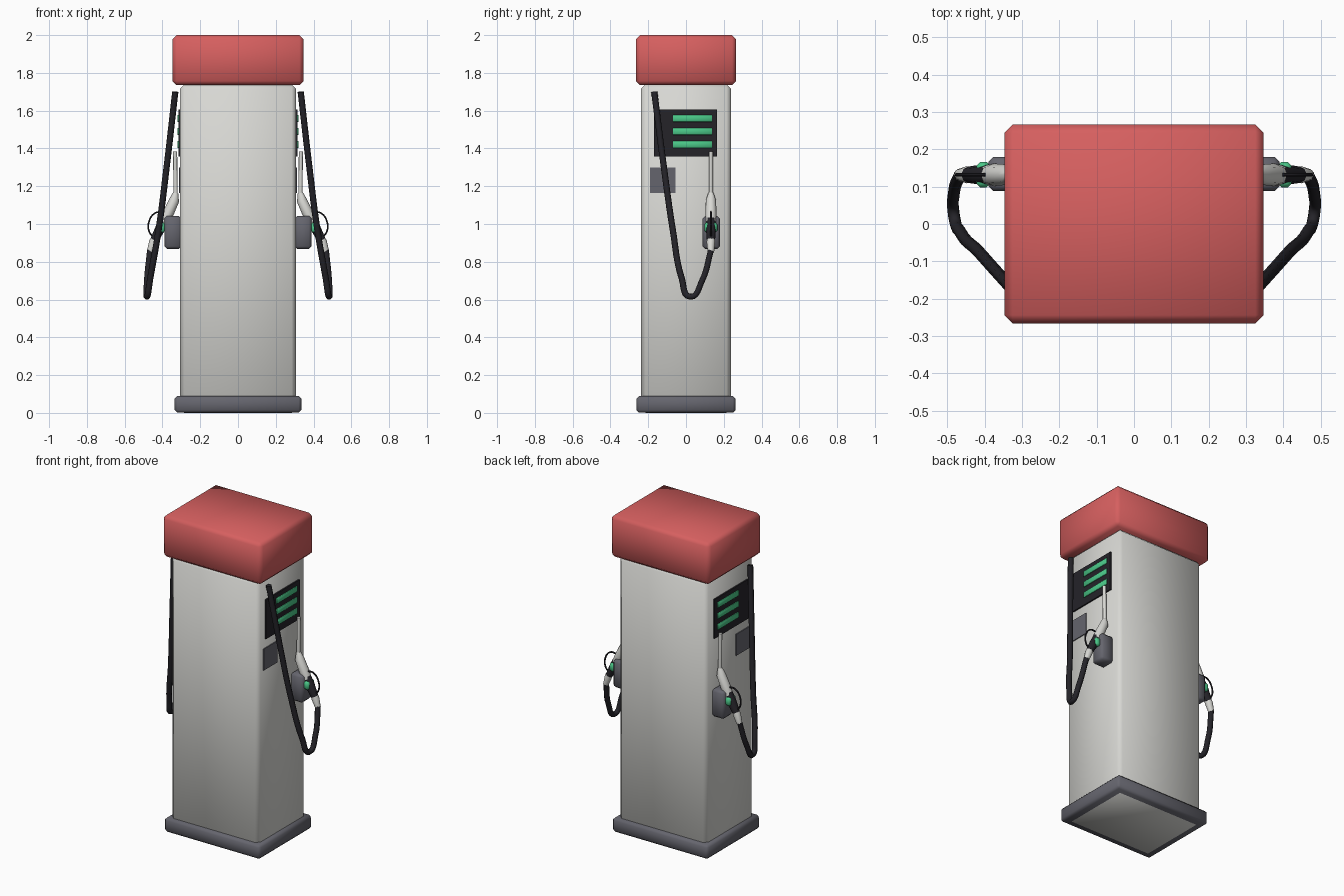
import bpy
import bmesh
from mathutils import Vector

cube = bpy.data.objects.get("Cube")
if cube:
    bpy.data.objects.remove(cube, do_unlink=True)


def material(name, r, g, b):
    m = bpy.data.materials.new(name)
    m.use_nodes = True
    m.diffuse_color = (r, g, b, 1)
    node = next(n for n in m.node_tree.nodes if n.type == 'BSDF_PRINCIPLED')
    node.inputs["Base Color"].default_value = (r, g, b, 1)
    return m


WHITE = material("warm white", 0.69, 0.69, 0.66)
RED = material("soft red", 0.67, 0.115, 0.115)
GREY = material("slate grey", 0.13, 0.13, 0.155)
BLACK = material("rubber black", 0.018, 0.017, 0.022)
GREEN = material("display green", 0.07, 0.58, 0.25)


def box(name, lo, hi, mat, chamfer=0.0):
    """Smooth-shaded box between two corners with chamfered edges."""
    lo, hi = Vector(lo), Vector(hi)
    bm = bmesh.new()
    bmesh.ops.create_cube(bm, size=1)
    for v in bm.verts:
        v.co = Vector(v.co[i] * abs(hi[i] - lo[i]) + (hi[i] + lo[i]) / 2 for i in range(3))
    if chamfer:
        bmesh.ops.bevel(bm, geom=bm.edges[:], offset=chamfer, segments=1,
                        profile=0.5, affect='EDGES')
    for f in bm.faces:
        f.smooth = chamfer > 0
    me = bpy.data.meshes.new(name)
    bm.to_mesh(me)
    bm.free()
    me.materials.append(mat)
    ob = bpy.data.objects.new(name, me)
    bpy.context.collection.objects.link(ob)
    return ob


def tube(name, points, radii, mat, curved=False, sides=2):
    """Round tube through points, with a radius at each point."""
    cu = bpy.data.curves.new(name, 'CURVE')
    cu.dimensions = '3D'
    cu.bevel_depth = 1
    cu.bevel_resolution = sides
    cu.use_fill_caps = True
    cu.resolution_u = 6
    sp = cu.splines.new('BEZIER' if curved else 'POLY')
    pts = sp.bezier_points if curved else sp.points
    pts.add(len(points) - 1)
    for p, co, r in zip(pts, points, radii):
        p.radius = r
        if curved:
            p.co = co
            p.handle_left_type = p.handle_right_type = 'AUTO'
        else:
            p.co = (*co, 1)
    cu.materials.append(mat)
    ob = bpy.data.objects.new(name, cu)
    bpy.context.collection.objects.link(ob)
    bpy.ops.object.select_all(action='DESELECT')
    ob.select_set(True)
    bpy.context.view_layer.objects.active = ob
    bpy.ops.object.convert(target='MESH')
    bpy.ops.object.shade_smooth_by_angle(angle=1.0)
    return ob


# Cabinet: plinth, housing and cap
box("base_plinth", (-0.335, -0.262, 0.001), (0.335, 0.262, 0.09), GREY, 0.014)
box("housing", (-0.307, -0.237, 0), (0.307, 0.237, 1.74), WHITE, 0.023)
box("top_cap", (-0.347, -0.266, 1.735), (0.347, 0.266, 2.0), RED, 0.022)

GUN_Y = 0.132

# Both sides carry the same equipment
for side, s in (("left", 1), ("right", -1)):

    def part(name, lo, hi, mat, chamfer=0.0):
        box(f"{side}_{name}", (s * lo[0], *lo[1:]), (s * hi[0], *hi[1:]), mat, chamfer)

    def pipe(name, points, radii, mat, **kw):
        tube(f"{side}_{name}", [(s * x, y, z) for x, y, z in points], radii, mat, **kw)

    def gun(name, xz, radii, mat, **kw):
        pipe(name, [(x, GUN_Y, z) for x, z in xz], radii, mat, **kw)

    # Display panel with three readouts, and the card plate
    part("display_panel", (0.3, -0.17, 1.357), (0.316, 0.165, 1.605), BLACK)
    for i in range(3):
        z = 1.559 - 0.069 * i
        part(f"readout_{i + 1}", (0.312, -0.07, z - 0.018), (0.321, 0.138, z + 0.018), GREEN, 0.002)
    part("card_plate", (0.3, -0.19, 1.165), (0.313, -0.055, 1.3), GREY)

    # Holster and nozzle
    part("holster", (0.3, 0.088, 0.868), (0.39, 0.18, 1.043), GREY, 0.014)
    gun("spout", [(0.333, 1.385), (0.33, 1.14)], [0.011, 0.011], WHITE)
    gun("nozzle_body", [(0.33, 1.165), (0.338, 1.125), (0.375, 1.045), (0.395, 1.0)],
        [0.014, 0.027, 0.03, 0.026], WHITE)
    gun("grip", [(0.383, 1.035), (0.41, 0.98), (0.443, 0.915)], [0.024, 0.027, 0.022], BLACK)
    part("grip_band", (0.385, 0.098, 0.955), (0.422, 0.166, 1.008), GREEN, 0.01)
    gun("hose_coupling", [(0.432, 0.94), (0.448, 0.905), (0.466, 0.852)],
        [0.018, 0.023, 0.017], WHITE)
    gun("lever_guard", [(0.39, 1.06), (0.435, 1.06), (0.472, 1.01), (0.468, 0.955), (0.44, 0.925)],
        [0.005] * 5, BLACK, curved=True, sides=1)

    # Hanging hose
    hose = [(0.332, -0.168, 1.70), (0.378, -0.117, 1.3), (0.42, -0.07, 0.97),
            (0.465, -0.022, 0.71), (0.482, 0.022, 0.615),
            (0.482, 0.085, 0.7), (0.466, GUN_Y, 0.86)]
    pipe("hose", hose, [0.0165] * len(hose), BLACK, curved=True)
